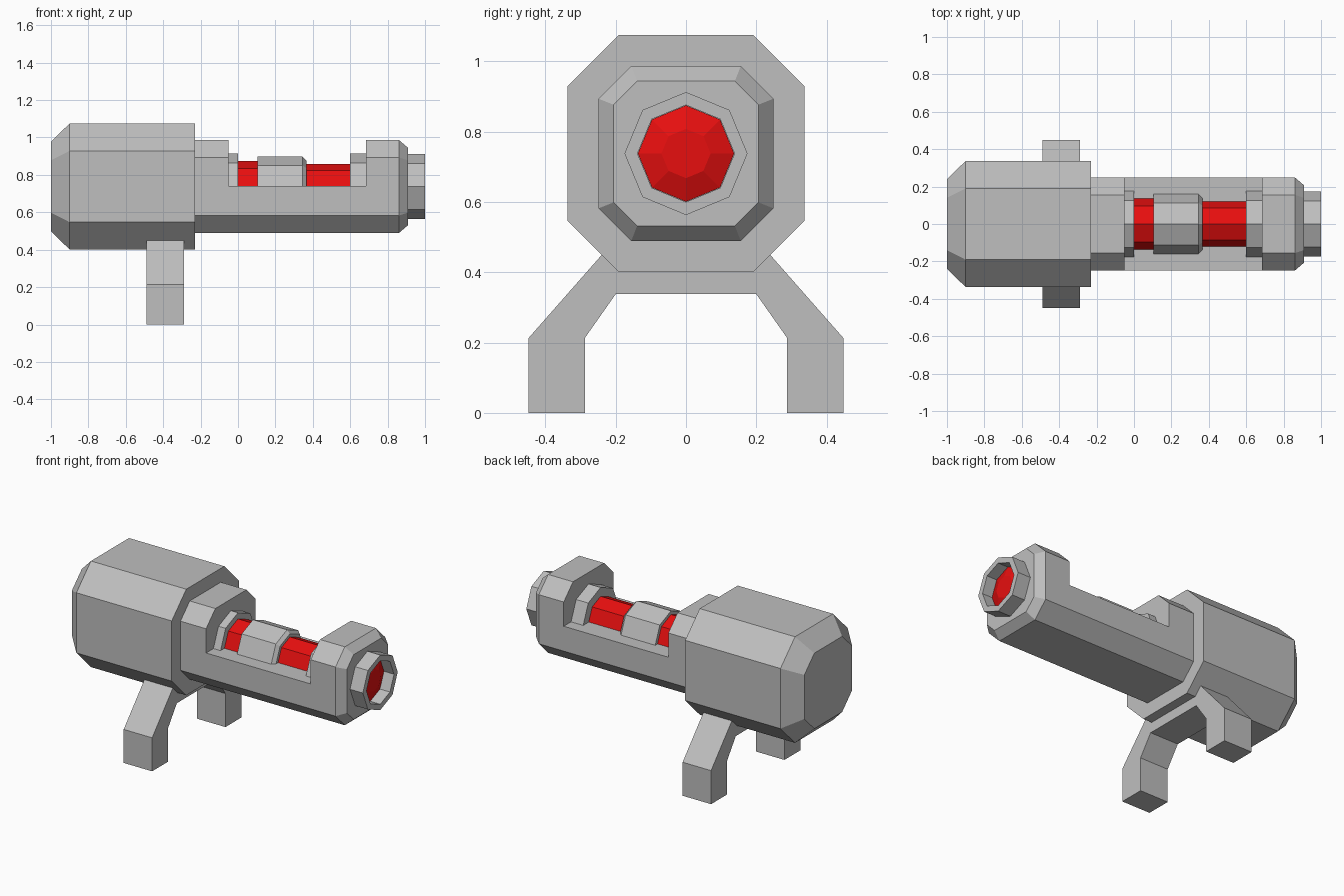
import bpy
import bmesh
from math import sin, cos, pi

AXIS_Z = 0.738  # height of the barrel axis

cube = bpy.data.objects.get("Cube")
if cube:
    bpy.data.objects.remove(cube, do_unlink=True)


def material(name, rgb):
    mat = bpy.data.materials.new(name)
    mat.use_nodes = True
    mat.diffuse_color = (*rgb, 1)
    mat.node_tree.nodes["Principled BSDF"].inputs["Base Color"].default_value = (*rgb, 1)
    return mat


grey = material("grey metal", (0.52, 0.52, 0.52))
red = material("glowing red", (0.85, 0.005, 0.005))


def cut_square(half, corner):
    """Square with cut corners, in the yz plane around the axis."""
    q = [(half, corner), (corner, half), (-corner, half), (-half, corner)]
    return [(y, AXIS_Z + z) for y, z in q + [(-y, -z) for y, z in q]]


def ring(radius):
    """Regular octagon standing on a point."""
    return [(radius * sin(i * pi / 4), AXIS_Z + radius * cos(i * pi / 4)) for i in range(8)]


def loft(name, mat, sections):
    """Join yz outlines placed along x, closing both ends."""
    bm = bmesh.new()
    loops = [[bm.verts.new((x, y, z)) for y, z in pts] for x, pts in sections]
    for a, b in zip(loops, loops[1:]):
        for i in range(len(a)):
            j = (i + 1) % len(a)
            bm.faces.new((a[i], a[j], b[j], b[i]))
    bm.faces.new(loops[0])
    bm.faces.new(loops[-1])
    bmesh.ops.recalc_face_normals(bm, faces=bm.faces)
    mesh = bpy.data.meshes.new(name)
    bm.to_mesh(mesh)
    bm.free()
    mesh.materials.append(mat)
    obj = bpy.data.objects.new(name, mesh)
    bpy.context.collection.objects.link(obj)
    return obj


# Rear housing with a tapered back end
loft("rear_housing", grey, [(-1, cut_square(0.24, 0.14)),
                            (-0.9, cut_square(0.337, 0.191)),
                            (-0.23, cut_square(0.337, 0.191))])

# Barrel body with a tapered front end
barrel = loft("barrel", grey, [(-0.25, cut_square(0.249, 0.156)),
                               (0.86, cut_square(0.249, 0.156)),
                               (0.91, cut_square(0.206, 0.139))])

# Open the upper half of the barrel
cutter = loft("barrel_opening", grey,
              [(x, [(-0.5, 0.74), (0.5, 0.74), (0.5, 1.2), (-0.5, 1.2)]) for x in (-0.05, 0.685)])
cutter.hide_render = True
cut = barrel.modifiers.new("opening", "BOOLEAN")
cut.operation = "DIFFERENCE"
cut.solver = "EXACT"
cut.object = cutter
bpy.context.view_layer.objects.active = barrel
bpy.ops.object.modifier_apply(modifier=cut.name)
bpy.data.objects.remove(cutter, do_unlink=True)

# Core parts lying in the opening
for name, mat, start, end, radius in (
        ("rear_collar", grey, -0.06, 0.0, 0.176),
        ("rear_core", red, -0.01, 0.11, 0.137),
        ("front_core", red, 0.36, 0.61, 0.12),
        ("front_collar", grey, 0.6, 0.69, 0.176)):
    loft(name, mat, [(start, ring(radius)), (end, ring(radius))])
loft("core_sleeve", grey, [(0.105, ring(0.16)), (0.345, ring(0.16)), (0.365, ring(0.14))])

# Hollow muzzle with a domed lens inside
loft("muzzle", grey, [(0.9, ring(0.175)), (1, ring(0.175)),
                      (1, ring(0.138)), (0.92, ring(0.138))])
loft("muzzle_lens", red, [(0.915, ring(0.137)), (0.93, ring(0.137)), (0.955, ring(0.07))])

# Bent leg bracket under the housing
half = [(0.235, 0.455), (0.448, 0.213), (0.448, 0), (0.288, 0), (0.288, 0.213), (0.2, 0.338)]
outline = half + [(-y, z) for y, z in reversed(half)]
loft("leg_bracket", grey, [(-0.49, outline), (-0.29, outline)])
